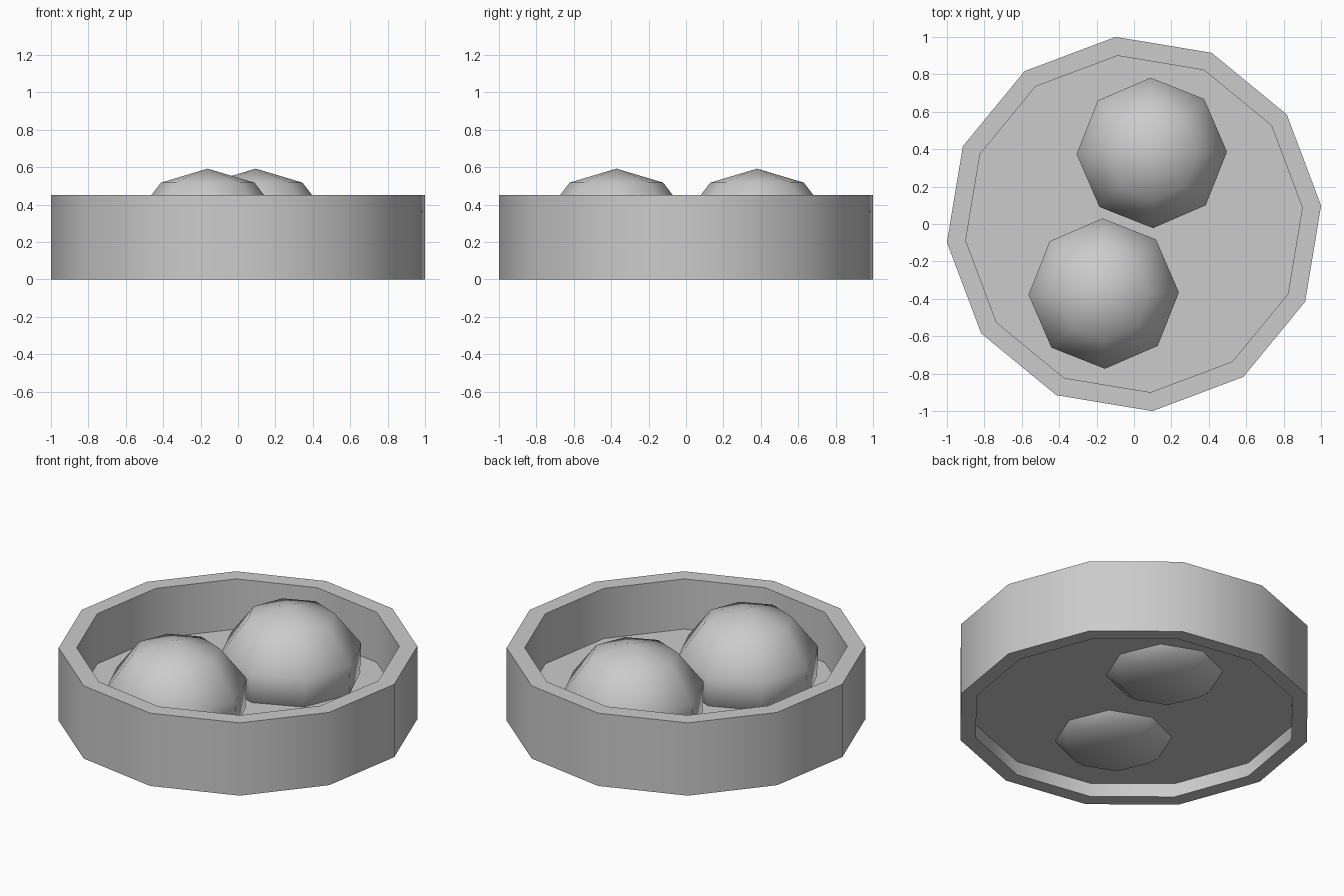
import bpy, bmesh, math

if "Cube" in bpy.data.objects:
    bpy.data.objects.remove(bpy.data.objects["Cube"])

def lathe(name, profile, sides, turn, loc=(0, 0), closed=False, smooth=35):
    """Spin (radius, z) points around z; open profiles get flat caps or poles."""
    bm = bmesh.new()
    rings = []
    for r, z in profile:
        if r == 0:
            rings.append([bm.verts.new((0, 0, z))] * sides)
        else:
            rings.append([bm.verts.new((r * math.cos(turn + math.tau * i / sides),
                                        r * math.sin(turn + math.tau * i / sides), z))
                          for i in range(sides)])
    pairs = list(zip(rings, rings[1:]))
    if closed:
        pairs.append((rings[-1], rings[0]))
    for a, b in pairs:
        for i in range(sides):
            j = (i + 1) % sides
            bm.faces.new(list(dict.fromkeys((a[i], a[j], b[j], b[i]))))
    if not closed:
        for ring, (r, z) in ((rings[0], profile[0]), (rings[-1], profile[-1])):
            if r > 0:
                bm.faces.new(ring)
    bmesh.ops.recalc_face_normals(bm, faces=bm.faces)
    mesh = bpy.data.meshes.new(name)
    bm.to_mesh(mesh)
    bm.free()
    ob = bpy.data.objects.new(name, mesh)
    ob.location = (*loc, 0)
    bpy.context.collection.objects.link(ob)
    bpy.ops.object.select_all(action='DESELECT')
    ob.select_set(True)
    bpy.context.view_layer.objects.active = ob
    bpy.ops.object.shade_smooth_by_angle(angle=math.radians(smooth))
    return ob

turn = math.radians(5.6)

# Twelve-sided wall, stepped where the floor slab meets it, open foot below
lathe("dish_wall_and_floor",
      [(0, 0.085), (0.915, 0.085), (0.915, 0), (1.005, 0),
       (1.005, 0.45), (0.904, 0.45), (0.904, 0.14), (0, 0.14)], 12, turn)

# Two eight-sided balls that poke through the floor with flat undersides
ball = [(0.258, 0.027), (0.395, 0.14), (0.402, 0.32), (0.25, 0.517), (0, 0.592)]
for name, loc in (("front_ball", (-0.162, -0.372)), ("back_ball", (0.095, 0.38))):
    lathe(name, ball, 8, math.radians(0.9), loc, smooth=50)
